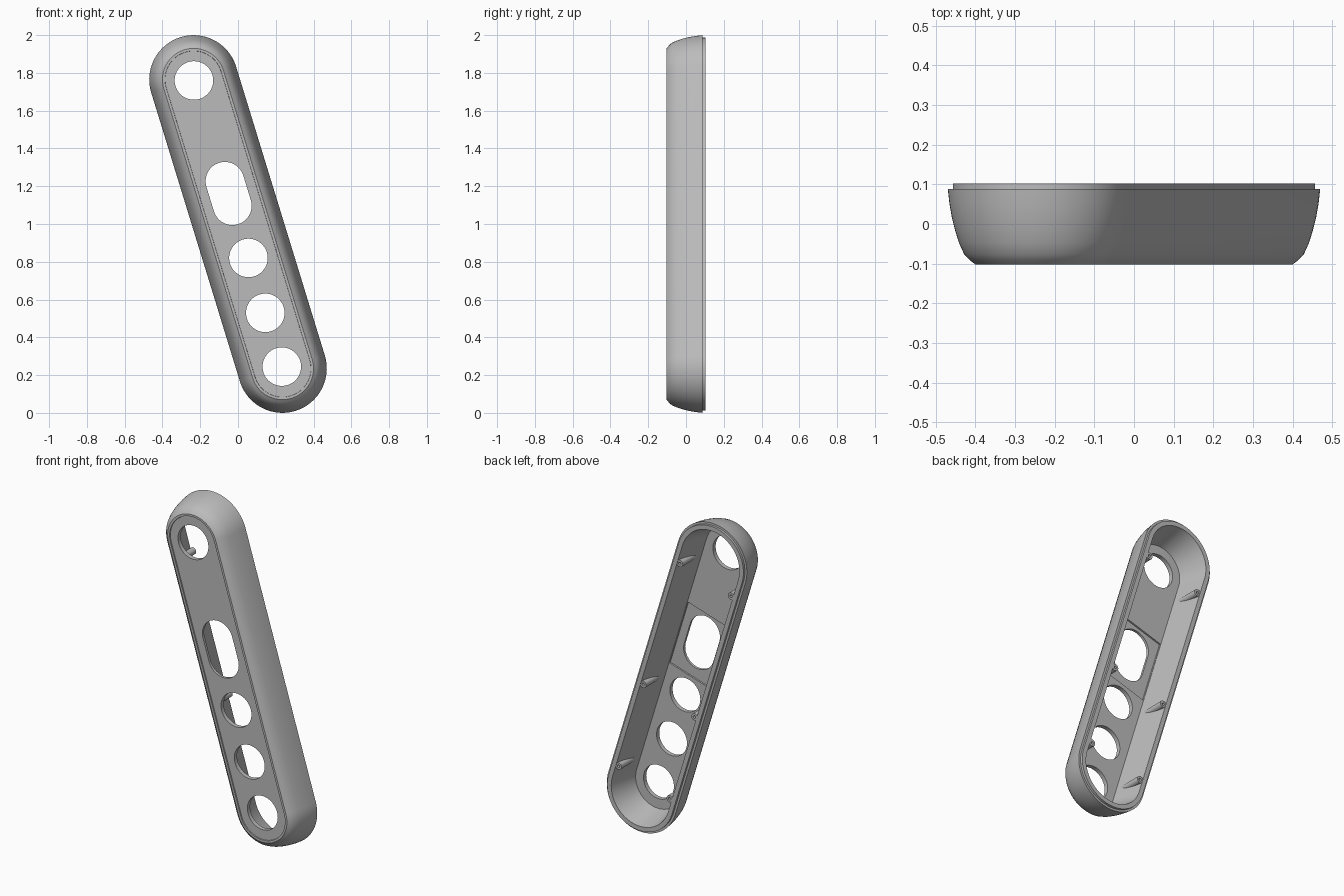
import bpy, bmesh, math

if "Cube" in bpy.data.objects:
    bpy.data.objects.remove(bpy.data.objects["Cube"])

TILT = math.atan2(0.47, 1.53)
C, S = math.cos(TILT), math.sin(TILT)
HALF = 0.80          # half distance between the end-arc centres
SEG = 40             # segments per end arc

grey = bpy.data.materials.new("grey_plastic")
grey.diffuse_color = (0.5, 0.5, 0.5, 1)
grey.use_nodes = True
grey.node_tree.nodes["Principled BSDF"].inputs["Base Color"].default_value = grey.diffuse_color


def place(v, y, u):
    """v across the bar, u along the bar, y depth."""
    return (v * C - u * S, y, 1 + v * S + u * C)


def make(name, bm):
    bmesh.ops.remove_doubles(bm, verts=bm.verts, dist=1e-5)
    bmesh.ops.recalc_face_normals(bm, faces=bm.faces)
    me = bpy.data.meshes.new(name)
    bm.to_mesh(me)
    bm.free()
    me.materials.append(grey)
    ob = bpy.data.objects.new(name, me)
    bpy.context.collection.objects.link(ob)
    return ob


def loft(name, profile, low, high, v0=0.0, seg=SEG):
    """Solid of stacked pill outlines; profile is (radius, y) pairs."""
    bm = bmesh.new()
    rings = []
    for r, y in profile:
        ring = []
        for centre, start in ((high, 0), (low, math.pi)):
            for i in range(seg + 1):
                a = start + math.pi * i / seg
                ring.append(bm.verts.new(place(v0 + r * math.cos(a), y, centre + r * math.sin(a))))
        rings.append(ring)
    n = len(rings[0])
    for a, b in zip(rings, rings[1:]):
        for i in range(n):
            j = (i + 1) % n
            bm.faces.new((a[i], a[j], b[j], b[i]))
    bm.faces.new(rings[0])
    bm.faces.new(rings[-1])
    return make(name, bm)


def cut(target, cutter):
    mod = target.modifiers.new("cut", 'BOOLEAN')
    mod.operation = 'DIFFERENCE'
    mod.solver = 'EXACT'
    mod.object = cutter
    bpy.context.view_layer.objects.active = target
    bpy.ops.object.modifier_apply(modifier=mod.name)
    bpy.data.objects.remove(cutter)


def smooth(ob):
    bpy.ops.object.select_all(action='DESELECT')
    ob.select_set(True)
    bpy.context.view_layer.objects.active = ob
    bpy.ops.object.shade_smooth_by_angle(angle=math.radians(32))


# Rounded outer shell with recessed front panel and stepped back lip
shell = loft("housing_shell", [
    (0.151, -0.096), (0.152, -0.1025), (0.165, -0.1025), (0.180, -0.091),
    (0.194, -0.076), (0.207, -0.047), (0.217, -0.015), (0.225, 0.018),
    (0.231, 0.052), (0.235, 0.088), (0.222, 0.088), (0.222, 0.1025)], -HALF, HALF)

# Hollow inside, open at the back
cut(shell, loft("cavity_cutter", [(0.152, -0.070), (0.195, 0.1025), (0.195, 0.15)], -HALF, HALF))

# Shallow pocket in the floor around the slot
bm = bmesh.new()
bmesh.ops.create_cube(bm, size=1)
for vert in bm.verts:
    x, y, z = vert.co
    vert.co = place(x * 0.30, -0.065 + y * 0.03, 0.15 + z * 0.42)
cut(shell, make("pocket_cutter", bm))

# Four round button openings and one long slot
for low, high in ((0.795, 0.795), (0.101, 0.237), (-0.188, -0.188), (-0.492, -0.492), (-0.79, -0.79)):
    cut(shell, loft("hole_cutter", [(0.102, -0.2), (0.102, 0.02)], low, high, seg=32))
smooth(shell)

# Screw posts along both inner walls, each with a pilot hole
for side, label in ((-1, "left"), (1, "right")):
    for u, level in ((0.68, "upper"), (-0.155, "middle"), (-0.72, "lower")):
        post = loft("screw_post_%s_%s" % (level, label),
                    [(0.021, -0.055), (0.021, 0.100), (0.008, 0.100), (0.008, 0.06)],
                    u, u, v0=side * 0.18, seg=12)
        smooth(post)
